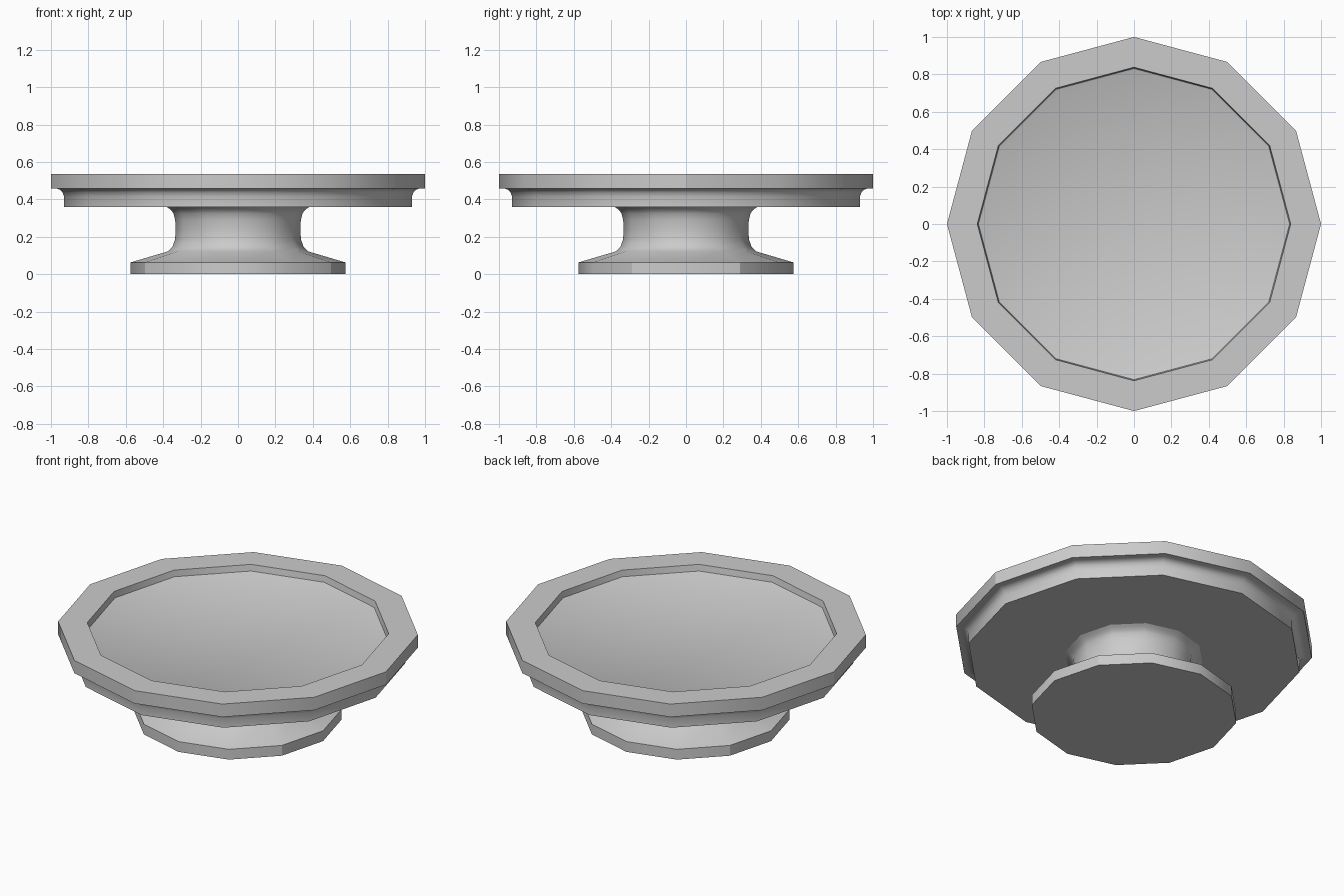
import bpy, bmesh
from math import cos, sin, tau, radians

if "Cube" in bpy.data.objects:
    bpy.data.objects.remove(bpy.data.objects["Cube"])

SIDES = 12


def lathe(name, profile):
    """Revolve (radius, z) points; both ends lie on the axis."""
    bm = bmesh.new()
    rings = []
    for r, z in profile:
        if r == 0:
            rings.append([bm.verts.new((0, 0, z))] * SIDES)
        else:
            rings.append([bm.verts.new((r * cos(tau * i / SIDES), r * sin(tau * i / SIDES), z))
                          for i in range(SIDES)])
    for low, high in zip(rings, rings[1:]):
        for i in range(SIDES):
            j = (i + 1) % SIDES
            corners = [low[i], low[j], high[j], high[i]]
            bm.faces.new(list(dict.fromkeys(corners)))
    bmesh.ops.recalc_face_normals(bm, faces=bm.faces)
    mesh = bpy.data.meshes.new(name)
    bm.to_mesh(mesh)
    bm.free()
    obj = bpy.data.objects.new(name, mesh)
    bpy.context.collection.objects.link(obj)
    bpy.ops.object.select_all(action='DESELECT')
    obj.select_set(True)
    bpy.context.view_layer.objects.active = obj
    bpy.ops.object.shade_smooth_by_angle(angle=radians(30))
    return obj


# Foot with sloping top
foot = [(0, 0), (0.575, 0), (0.575, 0.063), (0.375, 0.122)]
# Waisted stem flaring out under the dish
stem = [(0.35, 0.147), (0.337, 0.185), (0.333, 0.235), (0.336, 0.29),
        (0.345, 0.325), (0.356, 0.341), (0.371, 0.353), (0.385, 0.362)]
# Dish underside, coved step and rim
dish = [(0.93, 0.36), (0.93, 0.415), (0.938, 0.438), (0.95, 0.451), (0.968, 0.458),
        (1, 0.458), (1, 0.537), (0.838, 0.537)]
# Flat recessed floor with a small softened edge
floor = [(0.832, 0.499), (0.824, 0.495), (0, 0.495)]

lathe("pedestal_dish", foot + stem + dish + floor)
